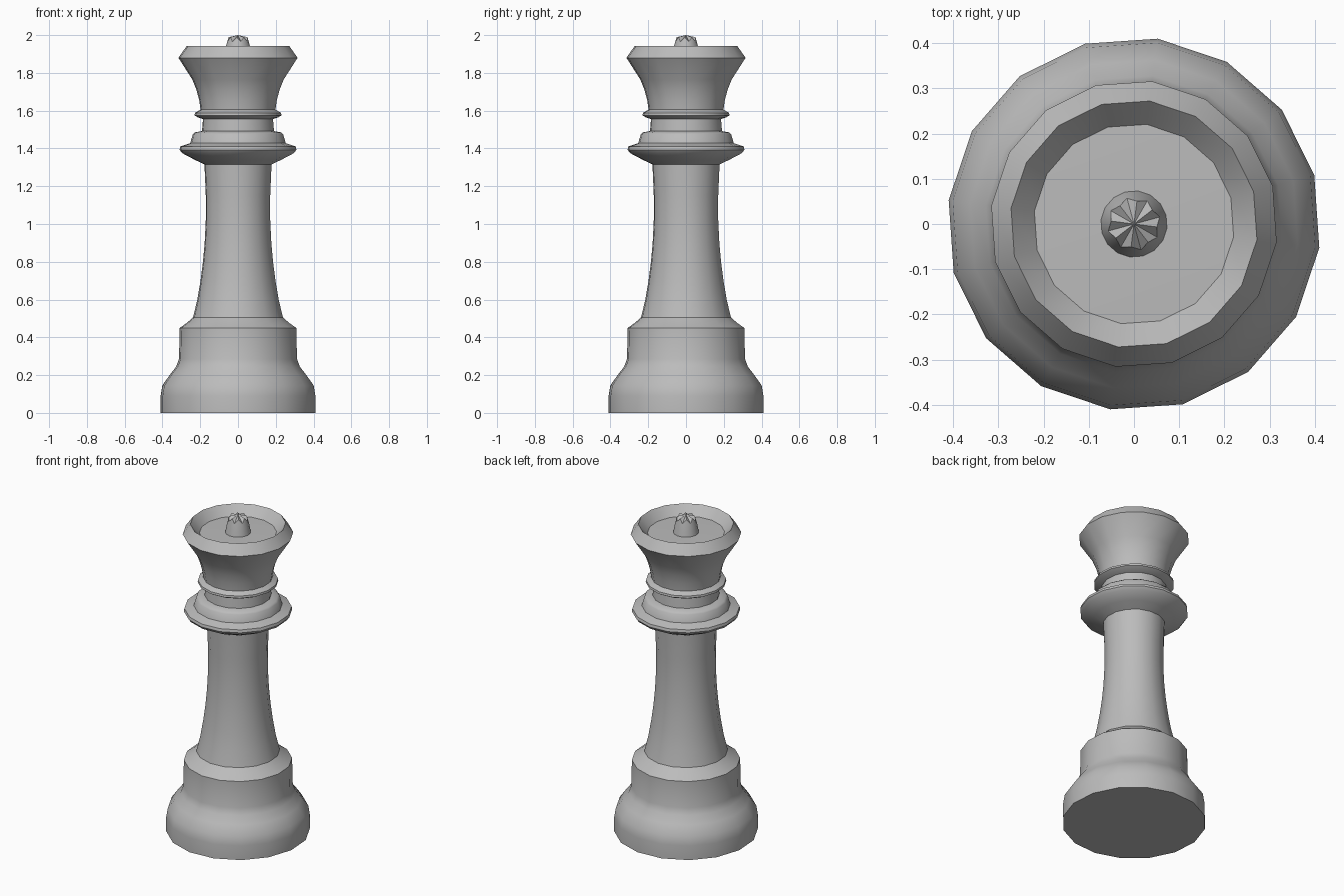
import bpy
import bmesh
import math

SIDES = 16
TURN = math.radians(-7.3)

cube = bpy.data.objects.get("Cube")
if cube:
    bpy.data.objects.remove(cube, do_unlink=True)

grey = bpy.data.materials.new("plain grey")
grey.use_nodes = True
grey.diffuse_color = (0.5, 0.5, 0.5, 1)
grey.node_tree.nodes["Principled BSDF"].inputs["Base Color"].default_value = grey.diffuse_color


def ring(bm, r, z, wave_r=0, wave_z=0):
    """One ring of vertices; the wave pushes every other one out and down."""
    verts = []
    for i in range(SIDES):
        a = TURN + math.tau * i / SIDES
        s = 1 if i % 2 else -1
        rr = r + s * wave_r
        verts.append(bm.verts.new((rr * math.cos(a), rr * math.sin(a), z - s * wave_z)))
    return verts


def turned(name, profile, cap_bottom=False, tip=None, wave=None):
    """Lathe a (radius, z) profile, optionally closing it below or to a tip."""
    bm = bmesh.new()
    rings = [ring(bm, r, z) for r, z in profile]
    if wave:
        rings.append(ring(bm, *wave))
    for low, high in zip(rings, rings[1:]):
        for i in range(SIDES):
            j = (i + 1) % SIDES
            bm.faces.new((low[i], low[j], high[j], high[i]))
    if cap_bottom:
        bm.faces.new(rings[0][::-1])
    if tip is not None:
        top = bm.verts.new((0, 0, tip))
        for i in range(SIDES):
            bm.faces.new((rings[-1][i], rings[-1][(i + 1) % SIDES], top))
    mesh = bpy.data.meshes.new(name)
    bm.to_mesh(mesh)
    bm.free()
    mesh.materials.append(grey)
    obj = bpy.data.objects.new(name, mesh)
    bpy.context.collection.objects.link(obj)
    bpy.ops.object.select_all(action="DESELECT")
    obj.select_set(True)
    bpy.context.view_layer.objects.active = obj
    bpy.ops.object.shade_smooth_by_angle(angle=math.radians(35))
    return obj


# Flared foot and the drum above it
turned("base", [(0.413, 0), (0.413, 0.09), (0.404, 0.145), (0.365, 0.2),
                (0.33, 0.245), (0.315, 0.285), (0.311, 0.45)], cap_bottom=True)

# Ledge and waisted column
turned("column", [(0.311, 0.45), (0.275, 0.475), (0.24, 0.505), (0.217, 0.6),
                  (0.2, 0.7), (0.187, 0.8), (0.178, 0.9), (0.172, 1.02),
                  (0.172, 1.15), (0.179, 1.315)])

# Wide collar with a stepped top
turned("collar", [(0.179, 1.315), (0.235, 1.342), (0.298, 1.375), (0.312, 1.393),
                  (0.308, 1.41), (0.255, 1.428), (0.241, 1.475), (0.23, 1.485),
                  (0.192, 1.492)])

# Neck with a thin ring
turned("neck", [(0.192, 1.492), (0.187, 1.555), (0.215, 1.565), (0.232, 1.575),
                (0.23, 1.588), (0.2, 1.605)])

# Flared head with a hollow top
turned("head", [(0.2, 1.605), (0.207, 1.655), (0.222, 1.71), (0.244, 1.765),
                (0.318, 1.88), (0.274, 1.942), (0.222, 1.885)], tip=1.89)

# Small finial with a fluted crown
turned("finial", [(0.075, 1.88), (0.064, 1.94)], tip=2.0,
       wave=(0.055, 1.977, 0.004, 0.012))
